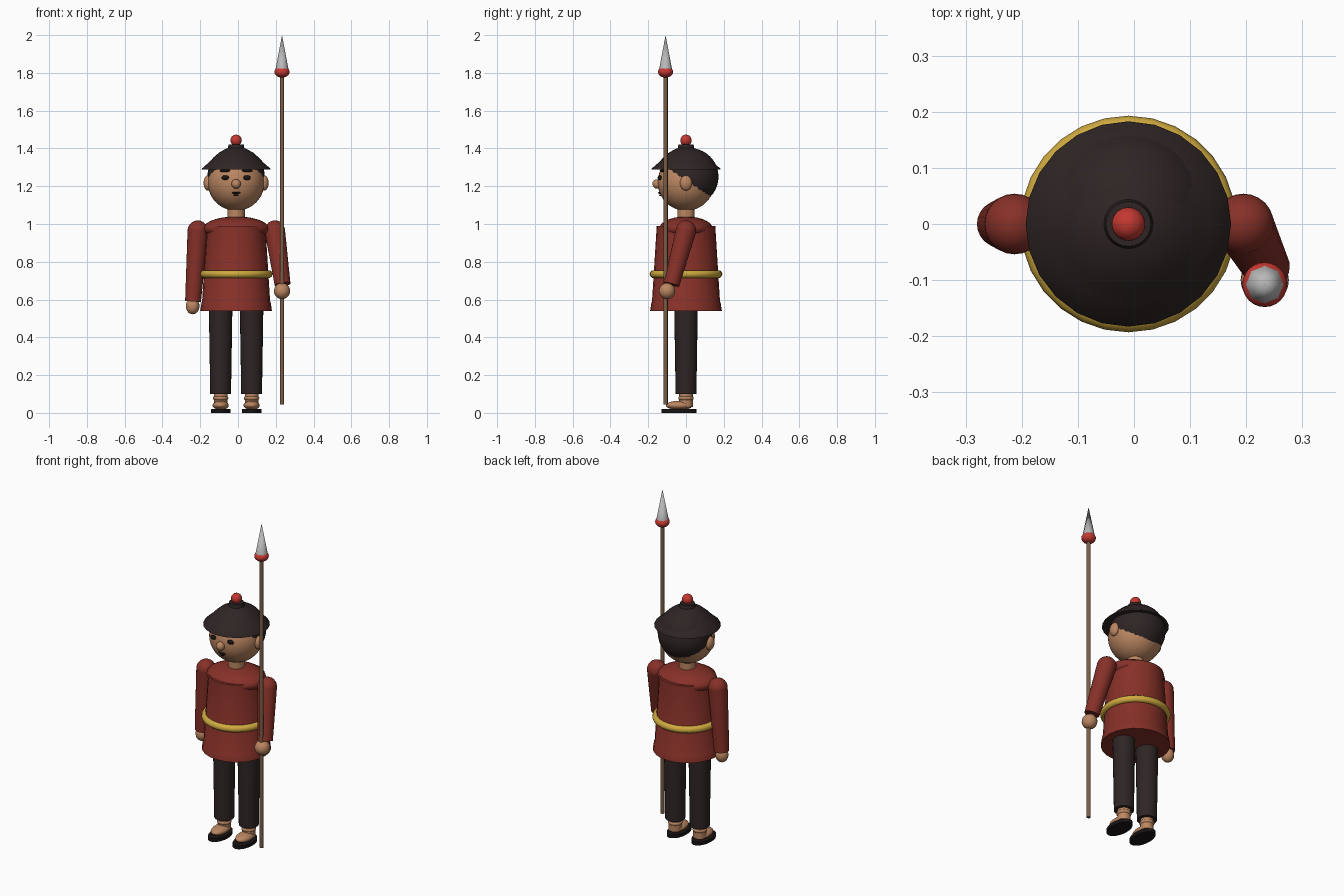
import bpy, math
from mathutils import Vector

cube = bpy.data.objects.get("Cube")
if cube:
    bpy.data.objects.remove(cube, do_unlink=True)


def material(name, r, g, b):
    m = bpy.data.materials.new(name)
    m.use_nodes = True
    m.diffuse_color = (r, g, b, 1)
    m.node_tree.nodes["Principled BSDF"].inputs["Base Color"].default_value = (r, g, b, 1)
    return m


SKIN = material("skin", .50, .24, .12)
TUNIC = material("tunic red", .24, .03, .021)
DARK = material("dark cloth", .028, .018, .018)
GOLD = material("gold", .62, .40, .05)
BRIGHT = material("bright red", .55, .04, .03)
WOOD = material("wood", .20, .11, .06)
STEEL = material("steel", .48, .48, .48)
BLACK = material("black", .01, .007, .007)

CX = -.01  # body axis


def finish(name, mat, smooth=True):
    ob = bpy.context.object
    ob.name = name
    ob.data.materials.append(mat)
    if smooth:
        bpy.ops.object.shade_smooth_by_angle(angle=math.radians(50))
    return ob


def ball(name, mat, loc, size, segs=24, rings=14):
    bpy.ops.mesh.primitive_uv_sphere_add(segments=segs, ring_count=rings, location=loc)
    bpy.context.object.scale = size if isinstance(size, tuple) else (size,) * 3
    return finish(name, mat)


def limb(name, mat, a, b, ra, rb, sides=24):
    """Tapered cylinder from point a to point b."""
    a, b = Vector(a), Vector(b)
    bpy.ops.mesh.primitive_cone_add(vertices=sides, radius1=ra, radius2=rb,
                                    depth=(b - a).length, location=(a + b) / 2)
    bpy.context.object.rotation_euler = (b - a).to_track_quat('Z', 'Y').to_euler()
    return finish(name, mat)


def upright(name, mat, x, y, z0, z1, r0, r1, sides=24):
    return limb(name, mat, (x, y, z0), (x, y, z1), r0, r1, sides)


def lathe(name, mat, profile, sides=24):
    """Closed solid turned around the body axis."""
    verts, faces = [], []
    for r, z in profile:
        for i in range(sides):
            t = math.tau * i / sides
            verts.append((r * math.cos(t), r * math.sin(t), z))
    for k in range(len(profile) - 1):
        for i in range(sides):
            j = (i + 1) % sides
            faces.append((k * sides + i, k * sides + j, (k + 1) * sides + j, (k + 1) * sides + i))
    faces.append(tuple(reversed(range(sides))))
    faces.append(tuple(range(len(verts) - sides, len(verts))))
    me = bpy.data.meshes.new(name)
    me.from_pydata(verts, [], faces)
    ob = bpy.data.objects.new(name, me)
    bpy.context.collection.objects.link(ob)
    bpy.ops.object.select_all(action='DESELECT')
    ob.select_set(True)
    bpy.context.view_layer.objects.active = ob
    ob.location.x = CX
    return finish(name, mat)


# Legs and shoes
for side, s in (("right", -1), ("left", 1)):
    x = CX + s * .082
    upright(side + "_trouser", DARK, x, 0, .1, .6, .055, .063)
    upright(side + "_ankle", SKIN, x, 0, .03, .11, .036, .036)
    ball(side + "_ankle_bulge", SKIN, (x, 0, .078), (.041, .041, .02))
    ball(side + "_foot", SKIN, (x, -.035, .04), (.043, .072, .024))
    sole = upright(side + "_sole", BLACK, x, -.037, 0, .02, 1, 1)
    sole.scale = (.052, .092, 1)

# Tunic, shoulders and belt
lathe("tunic", TUNIC, [(.19, .54), (.183, .585), (.18, .59), (.155, .99)])
yoke = ball("yoke", TUNIC, (CX, 0, .975), (.175, .142, .065))
bpy.ops.mesh.primitive_torus_add(major_radius=.172, minor_radius=.021, major_segments=28,
                                 minor_segments=10, location=(CX, 0, .735))
finish("belt", GOLD)

# Arms: one hangs, one reaches forward to the spear
right_shoulder, right_wrist = (-.213, 0, .965), (-.238, 0, .59)
left_shoulder, left_wrist = (.195, 0, .965), (.236, -.077, .68)
for side, a, b in (("right", right_shoulder, right_wrist), ("left", left_shoulder, left_wrist)):
    ball(side + "_shoulder", TUNIC, a, .054)
    limb(side + "_sleeve", TUNIC, a, b, .054, .042)
ball("right_hand", SKIN, (-.24, 0, .565), (.036, .036, .043))
ball("left_hand", SKIN, (.233, -.1, .645), .043)

# Head
upright("neck", SKIN, CX, 0, 1.0, 1.1, .046, .046)
ball("head", SKIN, (CX, 0, 1.22), .15, 32, 20)
ball("hair", DARK, (CX, .02, 1.25), .152, 32, 20)
ball("nose", SKIN, (CX, -.153, 1.212), .025)
for side, s in (("right", -1), ("left", 1)):
    ball(side + "_ear", SKIN, (CX + s * .15, 0, 1.217), (.022, .032, .04))
    ball(side + "_eye", BLACK, (CX + s * .057, -.138, 1.245), (.02, .012, .013))
    ball(side + "_brow", BLACK, (CX + s * .058, -.127, 1.282), (.03, .012, .008))
ball("upper_lip", BLACK, (CX, -.138, 1.165), (.023, .01, .006))
ball("lower_lip", BLACK, (CX, -.134, 1.152), (.013, .008, .005))

# Hat with knob
lathe("hat", DARK, [(.183, 1.288), (.181, 1.294), (.145, 1.325), (.12, 1.352),
                    (.09, 1.378), (.055, 1.398), (.02, 1.408)])
upright("knob_base", DARK, CX, 0, 1.395, 1.422, .045, .04)
ball("knob", BRIGHT, (CX, 0, 1.443), .03)

# Spear
SX, SY = .233, -.108
upright("spear_shaft", WOOD, SX, SY, .045, 1.82, .0115, .0115, 12)
ball("spear_collar", BRIGHT, (SX, SY, 1.805), (.04, .04, .03))
upright("spear_head", STEEL, SX, SY, 1.815, 2.0, .035, 0, 8)
